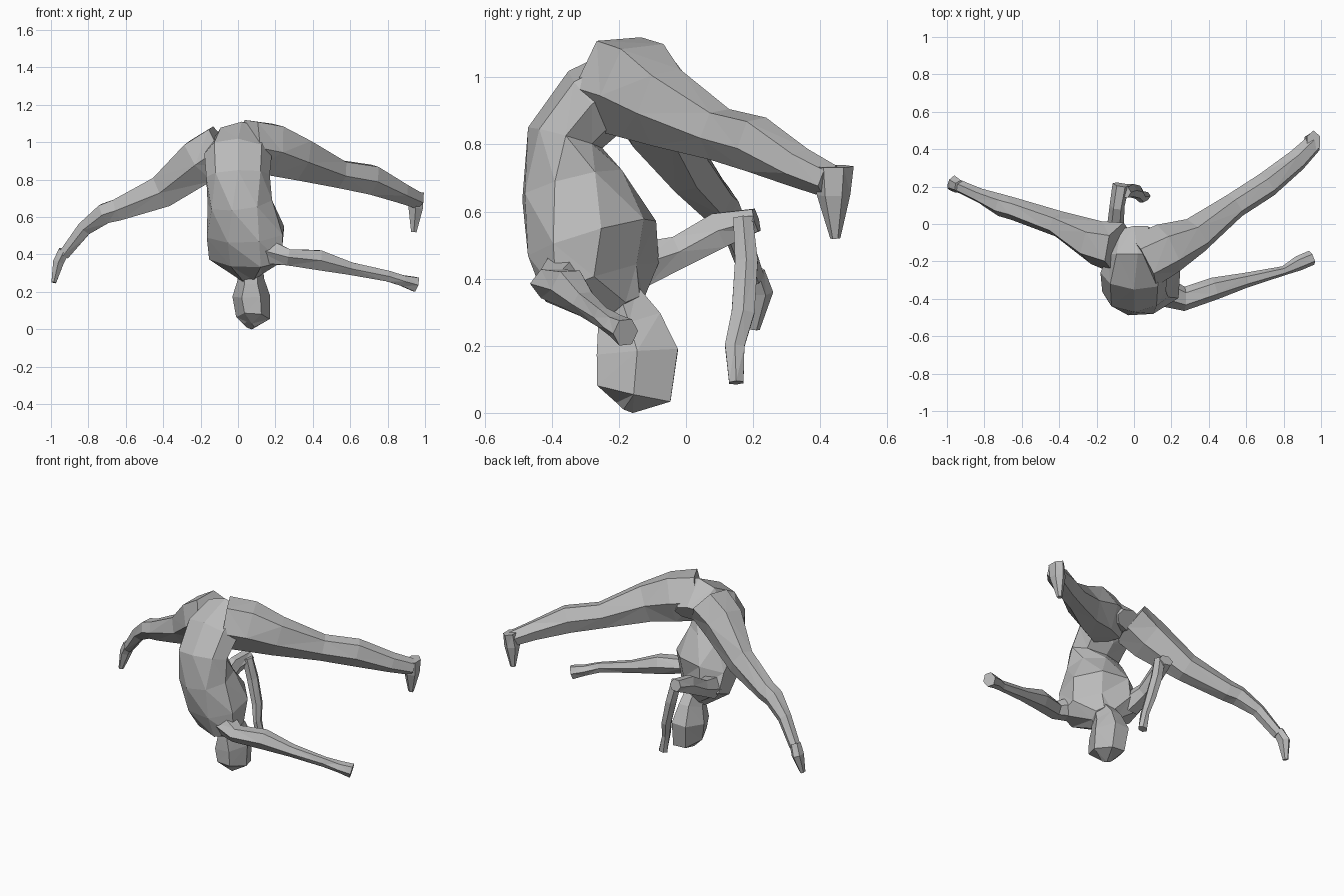
import bpy, bmesh, math
from mathutils import Vector

cube = bpy.data.objects.get("Cube")
if cube:
    bpy.data.objects.remove(cube, do_unlink=True)

# One plain grey for the whole figure
grey = bpy.data.materials.new("plain_grey")
grey.use_nodes = True
colour = (0.5, 0.5, 0.5, 1)
grey.diffuse_color = colour
grey.node_tree.nodes["Principled BSDF"].inputs["Base Color"].default_value = colour

X, Y = Vector((1, 0, 0)), Vector((0, 1, 0))


def loft(name, hint, rings, sides=6):
    """Faceted tube through rings of (x, y, z, half width, half depth, twist).
    The width of every ring runs along the hint direction."""
    bm = bmesh.new()
    centres = [Vector(ring[:3]) for ring in rings]
    last = len(rings) - 1
    stretch = 1.12 if sides == 6 else 1.0
    loops = []
    for i, ring in enumerate(rings):
        tangent = (centres[min(i + 1, last)] - centres[max(i - 1, 0)]).normalized()
        across = (hint - tangent * hint.dot(tangent)).normalized()
        depth = tangent.cross(across)
        twist = math.radians(ring[5]) if len(ring) > 5 else 0
        wide = across * math.cos(twist) + depth * math.sin(twist)
        deep = tangent.cross(wide)
        loop = []
        for k in range(sides):
            angle = math.tau * k / sides
            offset = wide * ring[3] * math.cos(angle)
            offset += deep * ring[4] * stretch * math.sin(angle)
            loop.append(bm.verts.new(centres[i] + offset))
        loops.append(loop)
    for lower, upper in zip(loops, loops[1:]):
        for k in range(sides):
            n = (k + 1) % sides
            bm.faces.new((lower[k], lower[n], upper[n], upper[k]))
    bm.faces.new(loops[0])
    bm.faces.new(loops[-1])
    bmesh.ops.recalc_face_normals(bm, faces=bm.faces)
    bmesh.ops.triangulate(bm, faces=bm.faces)
    mesh = bpy.data.meshes.new(name)
    bm.to_mesh(mesh)
    bm.free()
    mesh.materials.append(grey)
    obj = bpy.data.objects.new(name, mesh)
    bpy.context.collection.objects.link(obj)
    return obj


# Upside-down torso, twisted at the shoulders and arched over at the hips
loft("torso", X, [
    (.07, -.19, .30, .07, .08, -30),
    (.04, -.25, .39, .24, .14, -35),
    (.04, -.28, .52, .23, .19, -30),
    (.01, -.34, .68, .18, .16, -15),
    (0, -.36, .82, .17, .115),
    (0, -.27, .93, .18, .12),
    (.02, -.16, 1.0, .16, .11),
    (0, -.04, .93, .10, .06),
], sides=8)

# Neck and head, crown on the floor
loft("head", X, [
    (.07, -.20, .36, .06, .06),
    (.07, -.17, .27, .07, .10),
    (.07, -.145, .18, .10, .125),
    (.08, -.155, .06, .09, .115),
    (.06, -.18, .02, .03, .03),
])

# Left leg and pointed foot
loft("left_leg", Y, [
    (.05, -.20, .98, .15, .14),
    (.18, -.13, .96, .14, .14),
    (.33, -.06, .91, .10, .115),
    (.54, .10, .83, .07, .075),
    (.71, .21, .80, .07, .08),
    (.87, .34, .73, .06, .055),
    (.96, .43, .69, .05, .045),
])
loft("left_foot", Y, [
    (.96, .44, .735, .06, .035),
    (.95, .44, .65, .05, .04),
    (.94, .445, .52, .015, .015),
])

# Right leg and pointed foot
loft("right_leg", Y, [
    (-.08, -.13, .98, .14, .12),
    (-.20, -.10, .90, .12, .125),
    (-.40, 0, .74, .07, .09),
    (-.64, .08, .64, .06, .06),
    (-.71, .10, .62, .06, .055),
    (-.82, .15, .54, .04, .04),
    (-.93, .20, .40, .035, .03),
])
loft("right_foot", Y, [
    (-.93, .20, .42, .035, .03),
    (-.96, .215, .36, .045, .03),
    (-.985, .20, .25, .02, .013),
])

# Left arm reaching out to the side
loft("left_arm", Y, [
    (.10, -.34, .43, .09, .08),
    (.27, -.40, .385, .065, .045),
    (.43, -.345, .37, .06, .055),
    (.60, -.30, .325, .04, .035),
    (.80, -.25, .285, .025, .03),
    (.88, -.21, .26, .04, .03),
    (.95, -.18, .24, .04, .04),
])

# Right arm reaching back, forearm hanging towards the floor
loft("right_upper_arm", X, [
    (-.09, -.14, .44, .07, .07),
    (-.10, -.02, .48, .045, .05),
    (-.09, .10, .545, .04, .055),
    (-.07, .21, .575, .045, .035),
])
loft("right_forearm", X, [
    (-.05, .17, .58, .035, .03),
    (-.02, .18, .45, .035, .035),
    (.02, .17, .30, .03, .035),
    (.04, .145, .20, .022, .03),
    (.06, .15, .09, .03, .022),
])
